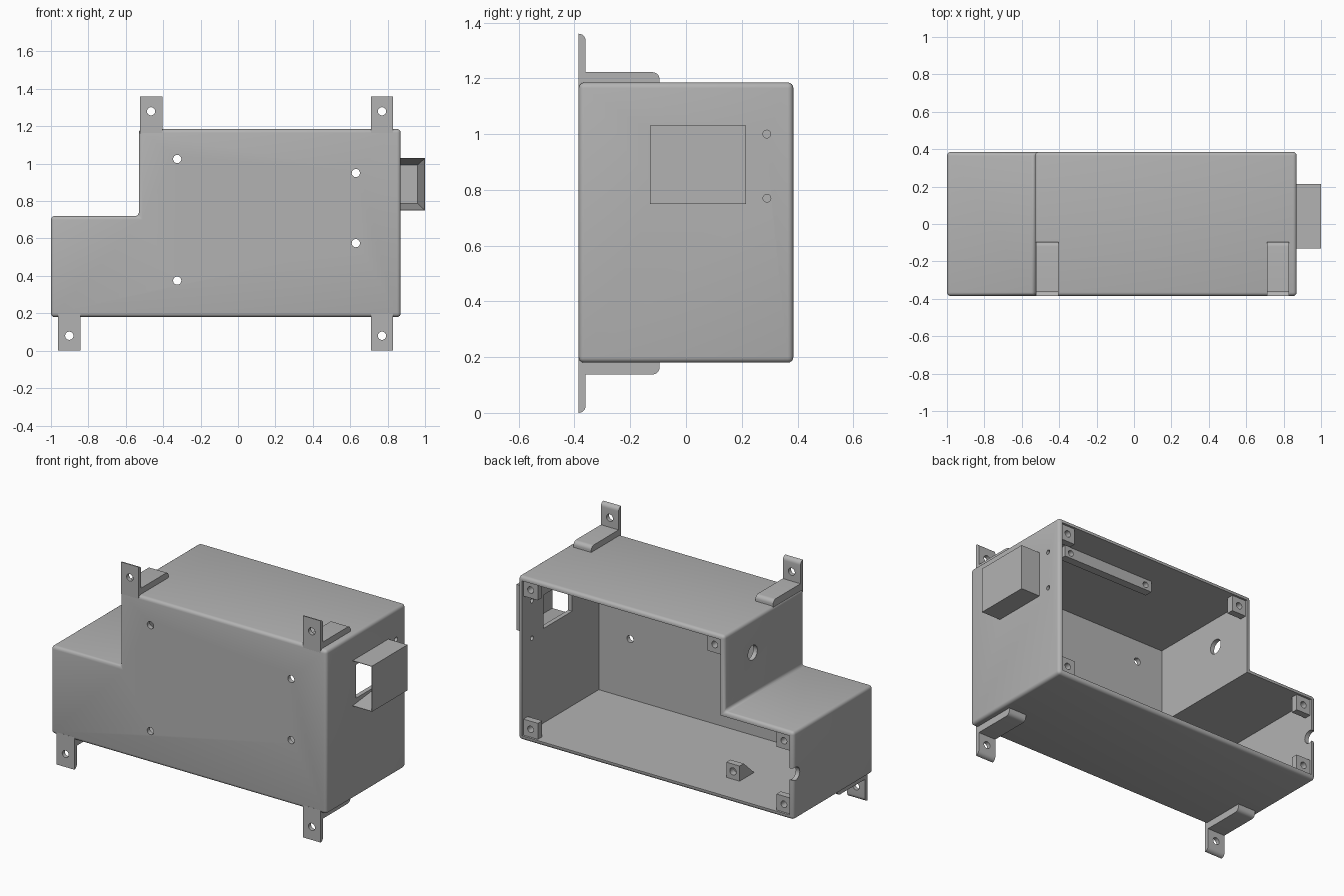
import bpy, bmesh, math
from mathutils import Matrix, Vector

if "Cube" in bpy.data.objects:
    bpy.data.objects.remove(bpy.data.objects["Cube"])

grey = bpy.data.materials.new("plain grey")
grey.use_nodes = True
COLOUR = (0.45, 0.45, 0.45, 1)
grey.diffuse_color = COLOUR
grey.node_tree.nodes["Principled BSDF"].inputs["Base Color"].default_value = COLOUR


def finish(name, bm):
    bmesh.ops.recalc_face_normals(bm, faces=bm.faces)
    mesh = bpy.data.meshes.new(name)
    bm.to_mesh(mesh)
    bm.free()
    mesh.materials.append(grey)
    ob = bpy.data.objects.new(name, mesh)
    bpy.context.collection.objects.link(ob)
    return ob


def loft(name, rings):
    """Solid skinned through closed rings of points."""
    bm = bmesh.new()
    loops = [[bm.verts.new(p) for p in ring] for ring in rings]
    for a, b in zip(loops, loops[1:]):
        for i in range(len(a)):
            j = (i + 1) % len(a)
            bm.faces.new((a[i], a[j], b[j], b[i]))
    bm.faces.new(loops[0])
    bm.faces.new(loops[-1])
    return finish(name, bm)


def rect(y, x0, x1, z0, z1):
    return [(x0, y, z0), (x1, y, z0), (x1, y, z1), (x0, y, z1)]


def box(name, x0, x1, y0, y1, z0, z1):
    return loft(name, [rect(y0, x0, x1, z0, z1), rect(y1, x0, x1, z0, z1)])


def rod(centre, radius, length, axis="Y"):
    bm = bmesh.new()
    turn = Matrix.Rotation(math.pi / 2, 4, "X" if axis == "Y" else "Y")
    bmesh.ops.create_cone(bm, cap_ends=True, segments=24, radius1=radius,
                          radius2=radius, depth=length,
                          matrix=Matrix.Translation(Vector(centre)) @ turn)
    return finish("cutter", bm)


def activate(ob):
    bpy.ops.object.select_all(action="DESELECT")
    ob.select_set(True)
    bpy.context.view_layer.objects.active = ob


def cut(ob, *cutters):
    activate(ob)
    for tool in cutters:
        mod = ob.modifiers.new("cut", "BOOLEAN")
        mod.operation = "DIFFERENCE"
        mod.solver = "EXACT"
        mod.object = tool
        bpy.ops.object.modifier_apply(modifier=mod.name)
        bpy.data.objects.remove(tool)


def smooth(ob):
    activate(ob)
    bpy.ops.object.shade_smooth_by_angle(angle=math.radians(35))


# Stepped housing, open at the back
WALL, DEPTH = 0.027, 0.385


def step_outline(y, t):
    left, step, right, low, mid, top = -1 + t, -.53 + t, .87 - t, .18 + t, .72 - t, 1.185 - t
    return [(left, y, low), (right, y, low), (right, y, top),
            (step, y, top), (step, y, mid), (left, y, mid)]


housing = loft("housing", [step_outline(-DEPTH, 0), step_outline(DEPTH, 0)])
activate(housing)
bevel = housing.modifiers.new("round", "BEVEL")
bevel.width = 0.02
bevel.segments = 4
bpy.ops.object.modifier_apply(modifier=bevel.name)
cut(housing, loft("cutter", [step_outline(WALL - DEPTH, WALL), step_outline(.5, WALL)]))

# Front fixing holes, side pin holes, cable holes and the hood opening
for x, z in ((-.325, 1.025), (.63, .95), (.63, .575), (-.325, .375)):
    cut(housing, rod((x, -DEPTH, z), .022, .2))
for z in (1.0, .77):
    cut(housing, rod((.86, .29, z), .014, .2, "X"))
cut(housing, rod((-.52, .11, .98), .045, .2, "X"))
cut(housing, rod((-.99, .365, .46), .04, .2, "X"))
cut(housing, box("cutter", .8, .9, -.1, .18, .787, .992))
smooth(housing)

# Side hood: flared mouth facing the front, closed behind
hood = box("side_hood", .86, 1, -.13, .215, .75, 1.03)
cut(hood, loft("cutter", [rect(-.131, .8, .997, .753, 1.027),
                          rect(.18, .8, .96, .787, .992)]))

# Corner screw bosses, tapering into their corners
SIZE = 0.1
corners = {"lower_left": (.845, .205, -1, 1), "upper_left": (.845, 1.16, -1, -1),
           "upper_step": (-.505, 1.16, 1, -1), "end_upper": (-.975, .695, 1, -1),
           "end_lower": (-.975, .205, 1, 1)}
for name, (x, z, sx, sz) in corners.items():
    rings = [rect(y, x, x + sx * s, z, z + sz * s)
             for y, s in ((.372, SIZE), (.33, SIZE), (.22, .004))]
    boss = loft("screw_boss_" + name, rings)
    cut(boss, rod((x + sx * .05, .37, z + sz * .05), .02, .12))
    smooth(boss)

# Floor stop with tapered back
stop = loft("floor_stop", [rect(.18, -.49, -.4, .2, .3), rect(.14, -.49, -.4, .2, .3),
                           rect(.04, -.49, -.4, .2, .208)])
cut(stop, rod((-.445, .18, .255), .022, .08))
smooth(stop)

# Drilled rail under the roof
rail = box("roof_rail", .04, .67, .15, .2, 1.09, 1.165)
for x in (.083, .628):
    cut(rail, rod((x, .175, 1.122), .018, .2))
smooth(rail)


# Mounting brackets: upright tab and arm with rounded tips
def arc(cy, cz, r):
    return [(cy + r * math.cos(a), cz + r * math.sin(a))
            for a in (math.radians(d) for d in range(0, 91, 15))]


profile = [(-DEPTH, 1.162), (-.095, 1.162)] + arc(-.12, 1.197, .025)
profile += [(-.36, 1.222)] + arc(-.385, 1.335, .025)
for name, x, upper in (("upper_right", -.465, True), ("upper_left", .77, True),
                       ("lower_right", -.902, False), ("lower_left", .77, False)):
    place = (lambda z: z) if upper else (lambda z: 1.36 - z)
    bracket = loft("bracket_" + name, [[(x + s * .06, y, place(z)) for y, z in profile]
                                       for s in (-1, 1)])
    cut(bracket, rod((x, -.37, place(1.28)), .022, .2))
    smooth(bracket)
